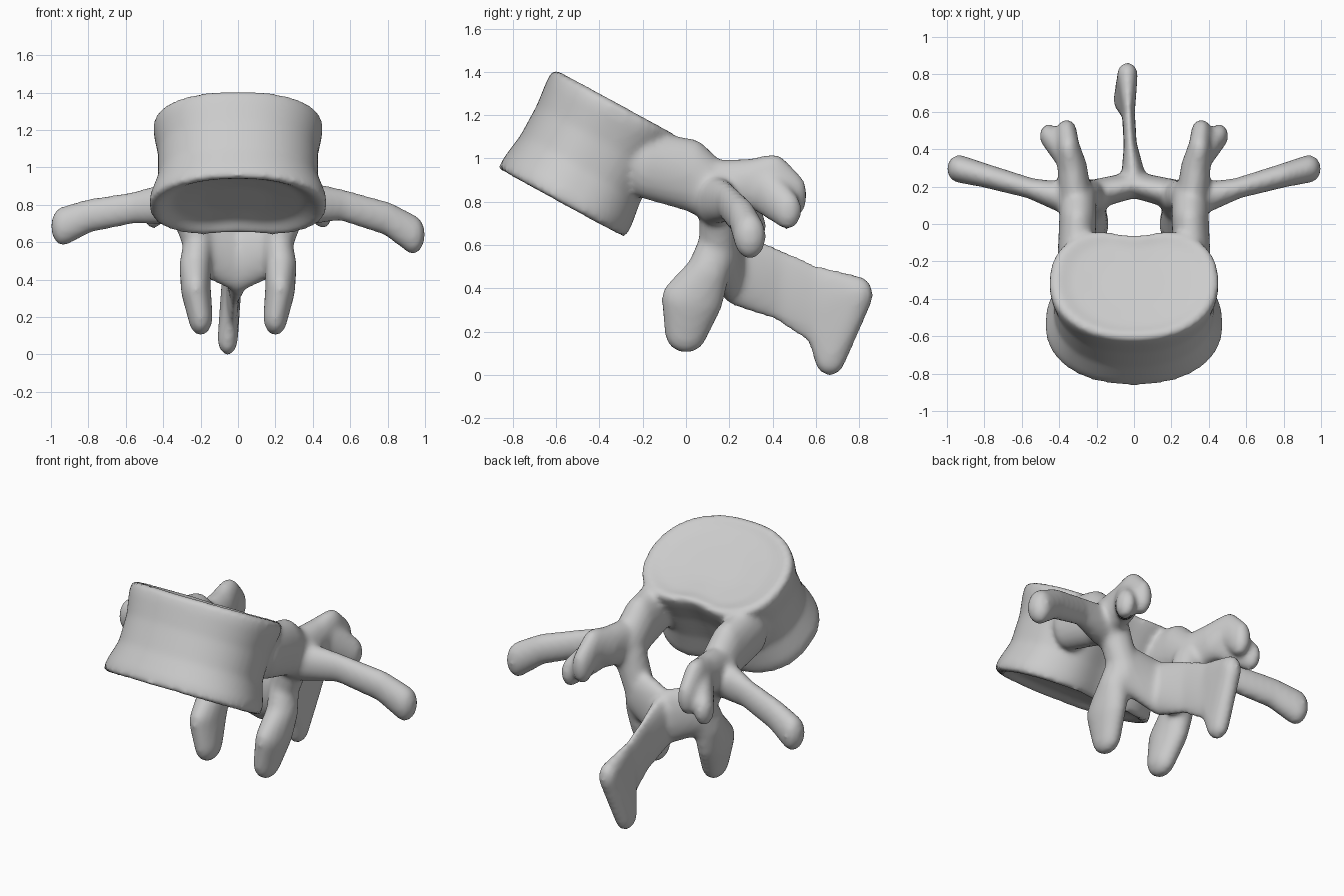
import bpy, bmesh, math
from mathutils import Vector

cube = bpy.data.objects.get("Cube")
if cube:
    bpy.data.objects.remove(cube)

bone = bpy.data.materials.new("bone grey")
bone.use_nodes = True
GREY = (0.6, 0.6, 0.6, 1)
bone.diffuse_color = GREY
bone.node_tree.nodes["Principled BSDF"].inputs["Base Color"].default_value = GREY

# Directions of a unit sphere, reused by every blob
ball = bmesh.new()
bmesh.ops.create_icosphere(ball, subdivisions=3, radius=1)
SPHERE = [v.co.copy() for v in ball.verts]
ball.free()

bm = bmesh.new()


def hull(*blobs):
    """Convex skin around ellipsoids given as (x, y, z, rx, ry, rz)."""
    verts = [bm.verts.new((x + p.x * rx, y + p.y * ry, z + p.z * rz))
             for x, y, z, rx, ry, rz in blobs for p in SPHERE]
    bmesh.ops.convex_hull(bm, input=verts)
    loose = [v for v in bm.verts if not v.link_faces]
    bmesh.ops.delete(bm, geom=loose, context="VERTS")


def chain(*blobs):
    for a, b in zip(blobs, blobs[1:]):
        hull(a, b)


def side(s, *blobs):
    return [(s * b[0],) + b[1:] for b in blobs]


for s in (1, -1):
    # Pedicle
    chain(*side(s, (0.31, -0.18, 0.97, 0.1, 0.1, 0.16), (0.3, 0.03, 0.92, 0.1, 0.1, 0.17),
                (0.3, 0.15, 0.83, 0.1, 0.1, 0.14)))
    # Superior articular process with a forked tip
    chain(*side(s, (0.31, 0.12, 0.86, 0.09, 0.1, 0.13), (0.33, 0.3, 0.88, 0.08, 0.09, 0.12),
                (0.35, 0.4, 0.92, 0.06, 0.09, 0.1), (0.36, 0.49, 0.83, 0.055, 0.07, 0.11)))
    chain(*side(s, (0.36, 0.36, 0.86, 0.06, 0.08, 0.12), (0.455, 0.47, 0.76, 0.05, 0.065, 0.09)))
    # Lamina and inferior articular process
    chain(*side(s, (0.27, 0.15, 0.78, 0.09, 0.09, 0.13), (0.21, 0.15, 0.6, 0.08, 0.09, 0.12),
                (0.23, 0.1, 0.47, 0.085, 0.1, 0.1), (0.225, 0.03, 0.35, 0.08, 0.145, 0.12),
                (0.2, 0.0, 0.2, 0.065, 0.1, 0.1)))
    chain(*side(s, (0.21, 0.16, 0.58, 0.07, 0.08, 0.15), (0, 0.21, 0.5, 0.07, 0.07, 0.17)))
    # Transverse process, tip drooping further on the left
    lift = 0 if s > 0 else 0.045
    chain(*side(s, (0.33, 0.13, 0.81, 0.1, 0.09, 0.12), (0.55, 0.19, 0.8 - lift / 3, 0.06, 0.055, 0.085),
                (0.8, 0.26, 0.725 + lift / 3, 0.06, 0.065, 0.09),
                (0.935, 0.295, 0.64 + lift, 0.065, 0.075, 0.105)))

# Spinous process: thin blade with a thick end, leaning slightly to the right
chain((0, 0.22, 0.49, 0.07, 0.07, 0.17), (-0.02, 0.42, 0.42, 0.035, 0.06, 0.17),
      (-0.03, 0.6, 0.32, 0.035, 0.06, 0.19))
hull((-0.03, 0.6, 0.32, 0.035, 0.06, 0.19), (-0.035, 0.8, 0.37, 0.055, 0.065, 0.085),
     (-0.055, 0.665, 0.085, 0.055, 0.075, 0.09))

# Vertebral body: kidney outline lofted along a tilted axis, hollowed end plates
CENTRE = Vector((0, -0.435, 1.015))
BACK = Vector((0, 0.88, -0.48))
UP = Vector((0, 0.48, 0.88))
SEG = 64


def outline(t, scale, width):
    c, s = math.cos(t), math.sin(t)
    x = width * math.copysign(abs(c) ** 0.9, c)
    u = 0.35 * math.copysign(abs(s) ** (0.75 if s > 0 else 0.95), s)
    if s > 0:
        u -= 0.06 * math.exp(-(x / 0.16) ** 2)
    return x * scale, u * scale


# (height along axis, outline scale, half width)
RINGS = [(-0.21, 0.4, 0.47), (-0.225, 0.75, 0.47), (-0.265, 0.92, 0.47), (-0.255, 1, 0.475),
         (-0.2, 1, 0.47), (-0.08, 0.95, 0.45), (0.08, 0.95, 0.45), (0.2, 0.99, 0.455),
         (0.255, 0.99, 0.455), (0.27, 0.92, 0.45), (0.25, 0.75, 0.45), (0.24, 0.4, 0.45)]
loops = []
for h, scale, width in RINGS:
    ring = []
    for i in range(SEG):
        x, u = outline(math.tau * i / SEG, scale, width)
        ring.append(bm.verts.new(CENTRE + Vector((x, 0, 0)) + BACK * u + UP * h))
    loops.append(ring)
for a, b in zip(loops, loops[1:]):
    for i in range(SEG):
        j = (i + 1) % SEG
        bm.faces.new((a[i], a[j], b[j], b[i]))
bm.faces.new(loops[0][::-1])
bm.faces.new(loops[-1])

bmesh.ops.recalc_face_normals(bm, faces=bm.faces)
mesh = bpy.data.meshes.new("vertebra")
bm.to_mesh(mesh)
bm.free()
mesh.materials.append(bone)
vertebra = bpy.data.objects.new("vertebra", mesh)
bpy.context.collection.objects.link(vertebra)

# Fuse the parts into one skin and soften the joins
remesh = vertebra.modifiers.new("fuse", "REMESH")
remesh.mode = "VOXEL"
remesh.voxel_size = 0.016
remesh.use_smooth_shade = True
soften = vertebra.modifiers.new("soften", "SMOOTH")
soften.factor = 0.5
soften.iterations = 10
